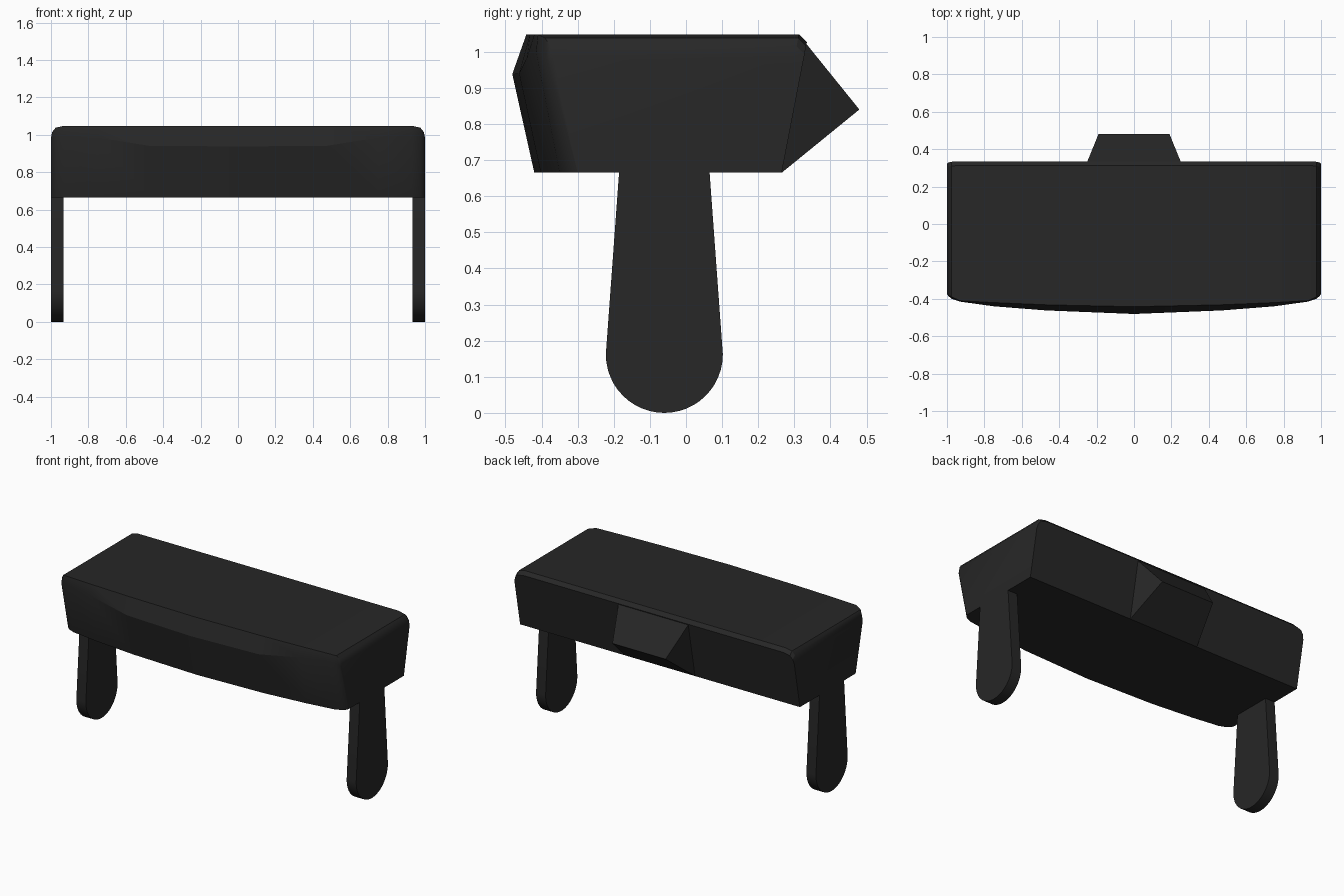
import bpy, bmesh, math

if "Cube" in bpy.data.objects:
    bpy.data.objects.remove(bpy.data.objects["Cube"])

dark = bpy.data.materials.new("dark_plastic")
dark.diffuse_color = (0.02, 0.02, 0.02, 1)
dark.use_nodes = True
dark.node_tree.nodes["Principled BSDF"].inputs["Base Color"].default_value = dark.diffuse_color


def loft(name, rings, smooth=True):
    """Skin a row of equal-length vertex rings and cap both ends."""
    bm = bmesh.new()
    rows = [[bm.verts.new(p) for p in ring] for ring in rings]
    n = len(rows[0])
    for a, b in zip(rows, rows[1:]):
        for i in range(n):
            j = (i + 1) % n
            bm.faces.new((a[i], a[j], b[j], b[i]))
    bm.faces.new(rows[0][::-1])
    bm.faces.new(rows[-1])
    bmesh.ops.recalc_face_normals(bm, faces=bm.faces)
    mesh = bpy.data.meshes.new(name)
    bm.to_mesh(mesh)
    bm.free()
    obj = bpy.data.objects.new(name, mesh)
    bpy.context.collection.objects.link(obj)
    mesh.materials.append(dark)
    if smooth:
        bpy.ops.object.select_all(action='DESELECT')
        obj.select_set(True)
        bpy.context.view_layer.objects.active = obj
        bpy.ops.object.shade_smooth_by_angle(angle=math.radians(25))
    return obj


# Body: cross-sections along x
BOTTOM = 0.665


def section(x, top, y_top, y_crease, z_crease, y_bottom):
    z_back = top - 0.022
    y_back = 0.265 + 0.07 * (z_back - BOTTOM) / 0.363
    return [(x, 0.265, BOTTOM), (x, y_back, z_back), (x, y_back - 0.022, top),
            (x, y_top, top), (x, y_crease, z_crease), (x, y_bottom, BOTTOM)]


# x, top z, front top y, crease y, crease z, front bottom y
half = [(1.0, 0.985, -0.368, -0.373, 0.965, -0.30),
        (0.993, 1.015, -0.376, -0.385, 0.98, -0.315),
        (0.975, 1.038, -0.39, -0.40, 0.993, -0.332),
        (0.93, 1.048, -0.41, -0.415, 1.0, -0.35),
        (0.75, 1.048, -0.42, -0.44, 0.985, -0.375),
        (0.47, 1.048, -0.432, -0.462, 0.94, -0.402)]
stations = [(-s[0], *s[1:]) for s in half]
stations.append((0, 1.048, -0.442, -0.481, 0.938, -0.42))
stations += half[::-1]
loft("body", [section(*s) for s in stations])

# Rear wedge
loft("rear_wedge", [[(s * 0.25, 0.265, BOTTOM), (s * 0.25, 0.333, 1.022),
                     (s * 0.19, 0.48, 0.84)] for s in (-1, 1)], smooth=False)

# Side legs: tapered paddles with a round foot
R, CY = 0.162, -0.06
outline = [(CY - 0.125, BOTTOM + 0.005)]
for i in range(25):
    a = math.pi + math.pi * i / 24
    outline.append((CY + R * math.cos(a), R + R * math.sin(a)))
outline.append((CY + 0.125, BOTTOM + 0.005))
for side, s in (("left", -1), ("right", 1)):
    loft(side + "_leg", [[(s * x, y, z) for y, z in outline] for x in (0.932, 1.0)])
